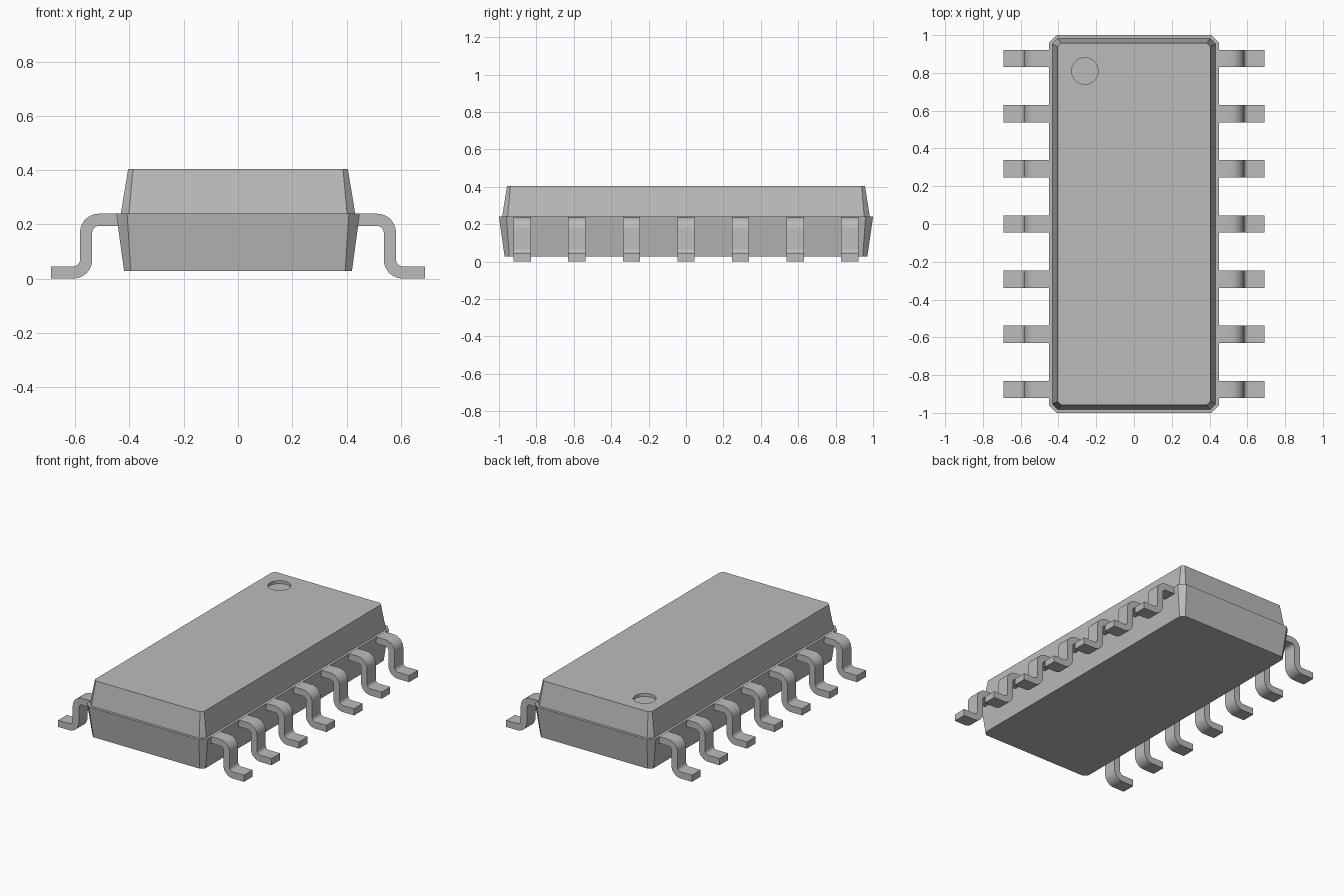
import bpy
import bmesh
from math import sin, cos, pi, radians

cube = bpy.data.objects.get("Cube")
if cube:
    bpy.data.objects.remove(cube, do_unlink=True)

grey = bpy.data.materials.new("plain grey")
grey.use_nodes = True
grey.diffuse_color = (0.5, 0.5, 0.5, 1)
grey.node_tree.nodes["Principled BSDF"].inputs["Base Color"].default_value = (0.5, 0.5, 0.5, 1)


def loft(name, rings):
    """Solid made by joining equal-sized rings of points and capping the ends."""
    bm = bmesh.new()
    loops = [[bm.verts.new(p) for p in ring] for ring in rings]
    n = len(loops[0])
    for a, b in zip(loops, loops[1:]):
        for i in range(n):
            j = (i + 1) % n
            bm.faces.new((a[i], a[j], b[j], b[i]))
    bm.faces.new(loops[0])
    bm.faces.new(loops[-1])
    bmesh.ops.recalc_face_normals(bm, faces=bm.faces)
    mesh = bpy.data.meshes.new(name)
    bm.to_mesh(mesh)
    bm.free()
    mesh.materials.append(grey)
    obj = bpy.data.objects.new(name, mesh)
    bpy.context.collection.objects.link(obj)
    return obj


def octagon(hx, hy, c, z):
    """Rectangle with chamfered corners."""
    pts = [(hx, hy - c), (hx - c, hy)]
    pts += [(-x, y) for x, y in reversed(pts)]
    pts += [(-x, -y) for x, y in pts]
    return [(x, y, z) for x, y in pts]


# Two tapered body halves, the upper one stepped in at the seam
SEAM = 0.24
loft("lower_body", [octagon(0.42, 0.97, 0.025, 0.028), octagon(0.449, 1.0, 0.04, SEAM)])
upper = loft("upper_body", [octagon(0.432, 0.983, 0.03, SEAM), octagon(0.405, 0.957, 0.018, 0.403)])

# Round index dimple sunk into the top
bpy.ops.mesh.primitive_cylinder_add(vertices=48, radius=0.07, depth=0.1, location=(-0.26, 0.81, 0.433))
cutter = bpy.context.object
cutter.name = "dimple_cutter"
cutter.data.materials.append(grey)
cut = upper.modifiers.new("dimple", "BOOLEAN")
cut.operation = "DIFFERENCE"
cut.solver = "EXACT"
cut.object = cutter
bpy.context.view_layer.objects.active = upper
bpy.ops.object.modifier_apply(modifier=cut.name)
bpy.data.objects.remove(cutter, do_unlink=True)

# Bent lead: centreline points with the direction of the section's normal
HALF_T, HALF_W, BEND, STEPS = 0.0225, 0.046, 0.047, 8
TOP_Z, FOOT_Z, POST_X = 0.2165, HALF_T, 0.56
path = [(0.435, TOP_Z, pi / 2)]
for i in range(STEPS + 1):
    a = pi / 2 * (1 - i / STEPS)
    path.append((POST_X - BEND + BEND * cos(a), TOP_Z - BEND + BEND * sin(a), a))
for i in range(STEPS + 1):
    a = pi / 2 * i / STEPS
    path.append((POST_X + BEND - BEND * cos(a), FOOT_Z + BEND - BEND * sin(a), a))
path.append((0.69, FOOT_Z, pi / 2))


def lead(name, side, y):
    rings = []
    for x, z, a in path:
        ring = []
        for t, w in ((1, 1), (1, -1), (-1, -1), (-1, 1)):
            ring.append((side * (x + t * HALF_T * cos(a)), y + w * HALF_W, z + t * HALF_T * sin(a)))
        rings.append(ring)
    obj = loft(name, rings)
    bpy.ops.object.select_all(action="DESELECT")
    obj.select_set(True)
    bpy.context.view_layer.objects.active = obj
    bpy.ops.object.shade_smooth_by_angle(angle=radians(30))


# Seven leads along each long side
for side, label in ((1, "left"), (-1, "right")):
    for k in range(7):
        lead(f"{label}_lead_{k + 1}", side, (k - 3) * 0.292)
